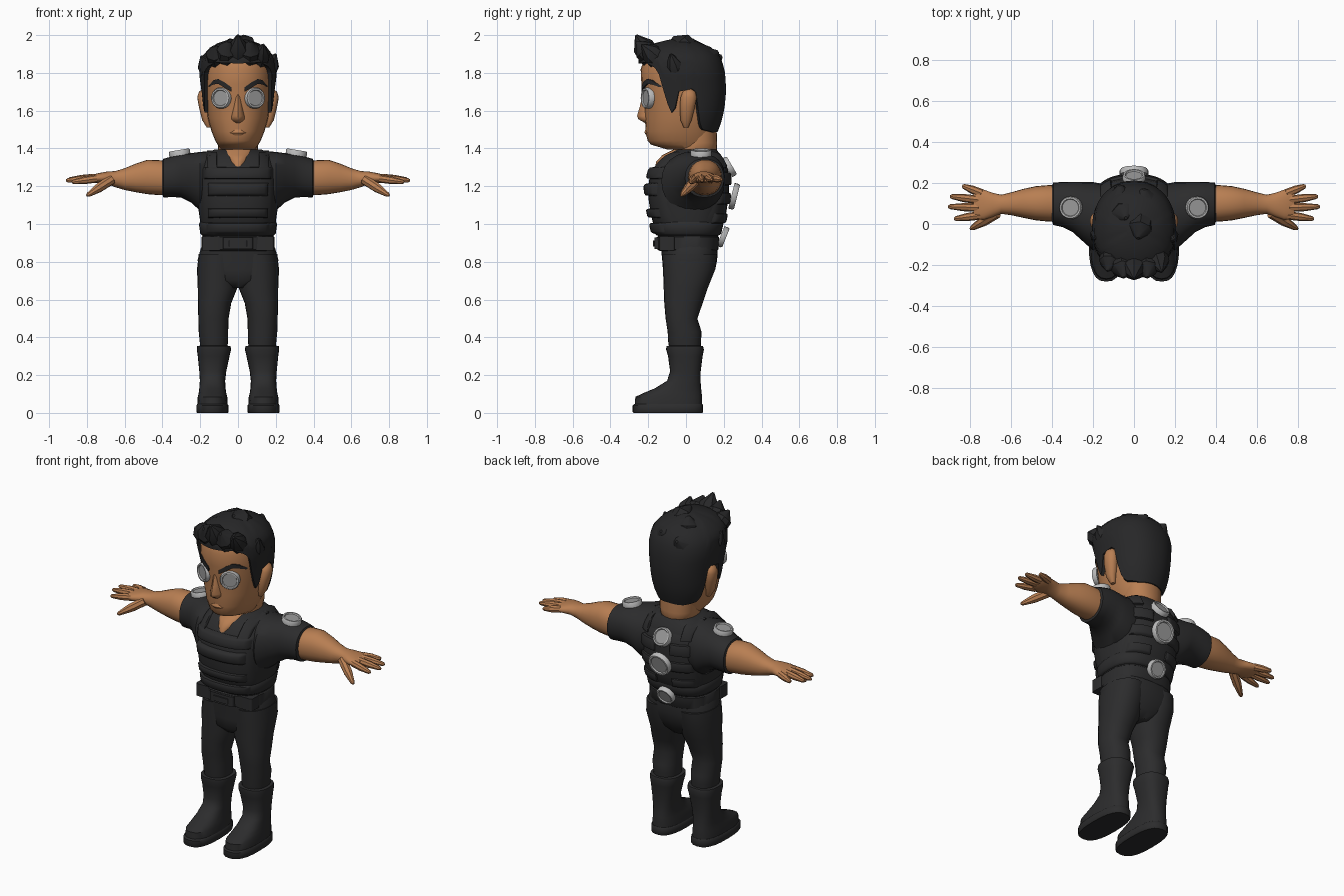
import bpy, bmesh, math
from mathutils import Vector


def material(name, rgb):
    m = bpy.data.materials.new(name)
    m.diffuse_color = (*rgb, 1)
    return m


SKIN = material("skin brown", (0.48, 0.21, 0.085))
CLOTH = material("cloth black", (0.025, 0.025, 0.026))
HAIR = material("hair black", (0.02, 0.02, 0.021))
RIM = material("rim grey", (0.5, 0.5, 0.5))
LENS = material("lens grey", (0.32, 0.32, 0.32))


def build(name, verts, faces, mats, angle=45, rule=None):
    bm = bmesh.new()
    vs = [bm.verts.new(v) for v in verts]
    for f in faces:
        bm.faces.new([vs[i] for i in f])
    bmesh.ops.recalc_face_normals(bm, faces=bm.faces)
    mesh = bpy.data.meshes.new(name)
    bm.to_mesh(mesh)
    bm.free()
    ob = bpy.data.objects.new(name, mesh)
    bpy.context.collection.objects.link(ob)
    for m in mats:
        mesh.materials.append(m)
    if rule:
        for p in mesh.polygons:
            p.material_index = rule(p)
    bpy.ops.object.select_all(action='DESELECT')
    ob.select_set(True)
    bpy.context.view_layer.objects.active = ob
    bpy.ops.object.shade_smooth_by_angle(angle=math.radians(angle))
    return ob


def skin_rings(count, n):
    """Quads joining successive rings of n points, with both ends capped."""
    faces = [(i * n + j, i * n + (j + 1) % n, (i + 1) * n + (j + 1) % n, (i + 1) * n + j)
             for i in range(count - 1) for j in range(n)]
    return faces + [tuple(range(n)), tuple(range((count - 1) * n, count * n))]


def oval(a0, a1, b0, b1, t, p):
    """Point on a superellipse filling the box a0..a1, b0..b1."""
    c, s = math.cos(t), math.sin(t)
    return ((a0 + a1) / 2 + (a1 - a0) / 2 * math.copysign(abs(c) ** (2 / p), c),
            (b0 + b1) / 2 + (b1 - b0) / 2 * math.copysign(abs(s) ** (2 / p), s))


def loft(name, mat, rings, axis='z', side=1, n=24, p=2.2, angle=45):
    """Rings are (position on axis, a0, a1, b0, b1)."""
    verts = []
    for t, *box in rings:
        for j in range(n):
            a, b = oval(*box, 2 * math.pi * j / n, p)
            verts.append((a * side, b, t) if axis == 'z' else (t * side, a, b))
    return build(name, verts, skin_rings(len(rings), n), [mat], angle)


def body(rings):
    """Symmetric rings from (z, front, back, half width)."""
    return [(z, -w, w, f, b) for z, f, b, w in rings]


def sample(rings, z):
    for r, q in zip(rings, rings[1:]):
        if z <= q[0]:
            k = max(0, (z - r[0]) / (q[0] - r[0]))
            return [u + (v - u) * k for u, v in zip(r, q)]
    return rings[-1]


def lathe(name, mats, centre, normal, profile, n=24, rule=None):
    """Profile of (radius, height) turned about a direction."""
    q = Vector(normal).to_track_quat('Z', 'Y')
    verts = [Vector(centre) + q @ Vector((r * math.cos(2 * math.pi * j / n), r * math.sin(2 * math.pi * j / n), h))
             for r, h in profile for j in range(n)]
    return build(name, verts, skin_rings(len(profile), n), mats, 35, rule)


def taper(name, mat, start, end, r0, r1, n=8):
    d = Vector(end) - Vector(start)
    return lathe(name, [mat], start, d, [(r0, 0), (r0 * .95, d.length * .5), (r1, d.length * .93), (r1 * .5, d.length)], n)


def disc(name, centre, normal, r):
    prof = [(r, -.018), (r, .004), (r * .92, .012), (r * .78, .012), (r * .72, .005)]
    last = len(prof) * 24 - 24
    lathe(name, [RIM, LENS], centre, normal, prof, 24, lambda f: int(min(f.vertices) >= last))


# Torso shirt
TORSO = [(.92, -.145, .165, .185), (1.0, -.163, .19, .198), (1.1, -.185, .212, .213), (1.2, -.192, .222, .218),
         (1.3, -.165, .215, .213), (1.36, -.115, .19, .18), (1.395, -.05, .16, .125)]
P = 2.6
loft("shirt_torso", CLOTH, body(TORSO), n=32, p=P)


def pad(name, x0, x1, z0, z1, h, back=False):
    """Puffed plate that follows the torso front or back."""
    us = [0, .03, .08, .2, .35, .5, .65, .8, .92, .97, 1]
    vs = [0, .1, .25, .5, .75, .9, 1]
    verts = []
    for j, v in enumerate(vs):
        for i, u in enumerate(us):
            x, z = x0 + (x1 - x0) * u, z0 + (z1 - z0) * v
            _, f, b, w = sample(TORSO, z)
            y = (b - f) / 2 * max(0, 1 - abs(x / w) ** P) ** (1 / P)
            edge = min(i, len(us) - 1 - i, j, len(vs) - 1 - j)
            y += (-.012, h * .8, h)[min(edge, 2)]
            verts.append((x, (f + b) / 2 + (y if back else -y), z))
    n = len(us)
    faces = [(j * n + i, j * n + i + 1, j * n + n + i + 1, j * n + n + i)
             for j in range(len(vs) - 1) for i in range(n - 1)]
    build(name, verts, faces, [CLOTH], 50)


# Vest with padded bars, shoulder straps and back plates
pad("vest_front", -.2, .2, .95, 1.33, .012)
pad("vest_back", -.19, .19, .96, 1.35, .01, True)
for k, (w, z0, z1) in enumerate([(.185, 1.235, 1.305), (.165, 1.145, 1.22), (.165, 1.03, 1.085), (.175, .945, 1.01)]):
    pad(f"vest_bar_{k}", -w, w, z0, z1, .033)
for s in (-1, 1):
    for back in (False, True):
        pad(f"vest_strap_{'back' if back else 'front'}", s * .11, s * .165, 1.29, 1.39, .022, back)
    for k, (z0, z1) in enumerate([(1.2, 1.28), (1.1, 1.17), (1.0, 1.06)]):
        pad(f"back_pad_{k}", s * .05, s * .175, z0, z1, .024, True)
loft("vest_hem", CLOTH, body([(.94, -.155, .175, .19), (.95, -.168, .187, .2),
                              (1.0, -.174, .198, .207), (1.015, -.165, .19, .197)]), n=32, p=P)

# Neck and open collar
loft("neck", SKIN, body([(1.29, -.165, .05, .03), (1.33, -.158, .1, .06), (1.365, -.125, .15, .09),
                         (1.395, -.065, .165, .105), (1.43, -.03, .165, .108), (1.55, -.03, .16, .11)]))

# Belt, buckle and belt blocks
loft("belt", CLOTH, body([(.858, -.14, .165, .185), (.865, -.152, .172, .193),
                          (.93, -.155, .175, .193), (.938, -.143, .165, .185)]), n=32, p=P)
for name, x0, x1, y0, z0, z1 in [("buckle", -.08, .08, -.168, .868, .928), ("buckle_plate", -.05, .05, -.175, .88, .912),
                                 ("belt_block", -.19, -.085, -.14, .86, .935), ("belt_block", .085, .19, -.14, .86, .935)]:
    loft(name, CLOTH, [(y0 + .004, x0 + .008, x1 - .008, z0 + .008, z1 - .008)] and
         [(z0, x0, x1, y0, y0 + .08), (z1, x0, x1, y0, y0 + .08)], n=32, p=9)

# Trousers
loft("hips", CLOTH, body([(.66, -.08, .09, .06), (.7, -.118, .125, .15), (.76, -.122, .155, .205),
                          (.81, -.126, .165, .214), (.87, -.132, .168, .197), (.9, -.135, .165, .185)]), p=2.5)
LEG = [(.3, .06, .195, -.08, .075), (.38, .053, .203, -.095, .08), (.43, .052, .208, -.097, .082),
       (.5, .05, .21, -.108, .06), (.58, .036, .212, -.115, .088), (.66, .004, .213, -.118, .115),
       (.76, .0, .217, -.122, .155), (.84, .0, .208, -.125, .165)]
BOOT = [(.04, .055, .215, -.272, .085), (.085, .057, .213, -.268, .085), (.105, .062, .208, -.225, .083),
        (.13, .066, .205, -.165, .08), (.17, .068, .202, -.1, .077), (.22, .062, .205, -.084, .078),
        (.3, .045, .213, -.095, .088), (.335, .037, .218, -.105, .095), (.353, .039, .216, -.104, .09),
        (.356, .055, .2, -.09, .075)]
SOLE = [(0, .055, .217, -.278, .087), (.005, .05, .221, -.282, .091), (.04, .05, .221, -.282, .091),
        (.047, .056, .215, -.274, .086)]
SLEEVE = [(.12, -.07, .19, 1.08, 1.385), (.2, -.13, .205, 1.07, 1.382), (.25, -.085, .205, 1.115, 1.375),
          (.3, -.04, .205, 1.14, 1.372), (.35, -.015, .206, 1.143, 1.358), (.395, -.005, .202, 1.14, 1.345),
          (.4, .01, .19, 1.155, 1.335)]
ARM = [(.34, .01, .19, 1.15, 1.33), (.42, .012, .19, 1.153, 1.338), (.48, .018, .185, 1.158, 1.34),
       (.54, .03, .172, 1.168, 1.32), (.6, .043, .155, 1.18, 1.295), (.65, .05, .143, 1.195, 1.28),
       (.69, .035, .152, 1.21, 1.278), (.735, .02, .168, 1.217, 1.27), (.765, .022, .17, 1.218, 1.263),
       (.785, .03, .162, 1.225, 1.255)]
FINGERS = [((.745, .15, 1.243), (.84, .187, 1.235)), ((.76, .118, 1.245), (.9, .135, 1.235)),
           ((.76, .08, 1.245), (.91, .085, 1.23)), ((.75, .043, 1.24), (.88, .025, 1.222))]
for s in (-1, 1):
    loft("leg", CLOTH, LEG, side=s)
    loft("boot", CLOTH, BOOT, side=s, p=2.5)
    loft("boot_sole", CLOTH, SOLE, side=s, p=2.6)
    loft("sleeve", CLOTH, SLEEVE, 'x', s)
    loft("arm", SKIN, ARM, 'x', s)
    for a, b in FINGERS:
        taper("finger", SKIN, (a[0] * s, *a[1:]), (b[0] * s, *b[1:]), .021, .012)
    taper("thumb", SKIN, (.67 * s, .055, 1.235), (.8 * s, -.025, 1.15), .027, .013)

# Head with nose and ears
HEAD = [(1.395, -.1, .13, .09), (1.42, -.185, .14, .108), (1.44, -.203, .15, .12), (1.49, -.214, .16, .14),
        (1.56, -.217, .17, .16), (1.66, -.225, .18, .172), (1.74, -.236, .18, .177), (1.82, -.24, .18, .178),
        (1.89, -.215, .16, .16), (1.94, -.14, .11, .1)]
loft("head", SKIN, body(HEAD), n=28, p=2.1)
loft("nose", SKIN, body([(1.535, -.218, -.15, .025), (1.555, -.252, -.15, .038), (1.572, -.259, -.15, .036),
                         (1.62, -.245, -.15, .026), (1.69, -.228, -.15, .02)]), n=12, p=1.7)
loft("lips", SKIN, body([(1.468, -.21, -.15, .04), (1.483, -.221, -.15, .05), (1.5, -.216, -.15, .035)]), n=14, p=2)
for s in (-1, 1):
    loft("ear", SKIN, [(1.51, .14, .165, -.012, .012), (1.55, .14, .19, -.03, .03), (1.62, .14, .207, -.034, .048),
                       (1.67, .14, .216, -.03, .058), (1.7, .14, .207, -.018, .05), (1.715, .14, .185, 0, .03)],
         side=s, n=14)
    # Eyebrow strip following the forehead
    verts = []
    for x, z, h in [(.035, 1.712, .012), (.07, 1.735, .014), (.105, 1.755, .013), (.13, 1.75, .011), (.155, 1.728, .004)]:
        _, f, b, w = sample(HEAD, z)
        y = (f + b) / 2 - (b - f) / 2 * (1 - (x / w) ** 2.1) ** (1 / 2.1)
        verts += [(s * x, y + e, z + d) for e, d in ((.01, -h), (-.008, -h), (-.008, h), (.01, h))]
    build("eyebrow", verts, skin_rings(5, 4), [HAIR])

# Hair shell, its lower edge set by the angle away from the face
HAIRLINE = [(0, 1.85), (35, 1.855), (50, 1.835), (59, 1.81), (66, 1.68), (72, 1.61), (78, 1.57), (84, 1.70),
            (104, 1.72), (112, 1.55), (122, 1.5), (150, 1.485), (180, 1.49)]
CAP = [(1.48, -.22, .165, .15), (1.54, -.225, .187, .172), (1.6, -.23, .202, .184), (1.7, -.24, .213, .193),
       (1.8, -.251, .207, .206), (1.88, -.25, .187, .196), (1.925, -.225, .15, .158), (1.96, -.16, .095, .105),
       (1.98, -.07, .02, .04)]
N, M = 72, 12
verts = []
for i in range(M + 1):
    for j in range(N):
        deg = 360 * j / N
        low = sample(HAIRLINE, min(deg, 360 - deg))[1]
        z = low + (1.98 - low) * max(0, i - 1) / (M - 1)
        _, f, b, w = sample(CAP, z)
        x, y = oval(-w, w, f, b, math.radians(deg - 90), 2.2)
        k = .86 if i == 0 else 1
        verts.append((x * k, -.02 + (y + .02) * k, z))
build("hair", verts, skin_rings(M + 1, N)[:-2] + [tuple(range(M * N, M * N + N))], [HAIR], 50)

# Hair quiff and tufts
TUFTS = [((0, -.19, 1.885), (0, -.265, 2.0), .06), ((-.06, -.18, 1.88), (-.05, -.262, 1.965), .06),
         ((.06, -.18, 1.88), (.065, -.262, 1.965), .06), ((.11, -.15, 1.87), (.135, -.235, 1.95), .055),
         ((-.11, -.15, 1.87), (-.13, -.23, 1.94), .055), ((.03, 0, 1.92), (.02, -.07, 1.99), .07),
         ((-.05, .05, 1.89), (-.04, .03, 1.98), .07), ((.05, .1, 1.86), (.05, .17, 1.915), .07),
         ((-.06, .1, 1.84), (-.07, .19, 1.89), .07), ((.15, -.05, 1.8), (.2, -.08, 1.9), .05),
         ((-.15, -.05, 1.8), (-.195, -.07, 1.89), .05)]
for a, b, r in TUFTS:
    taper("hair_tuft", HAIR, a, b, r, r * .22, 8)

# Round discs: eyes, shoulders and spine
for s in (-1, 1):
    disc("eye_disc", (s * .09, -.207, 1.667), (s * .42, -.9, 0), .056)
    disc("shoulder_disc", (s * .31, .08, 1.38), (s * .17, 0, 1), .056)
disc("upper_back_disc", (0, .232, 1.305), (0, .85, .5), .056)
disc("middle_back_disc", (0, .258, 1.145), (0, 1, -.25), .07)
disc("lower_back_disc", (0, .2, .93), (0, 1, -.4), .056)
